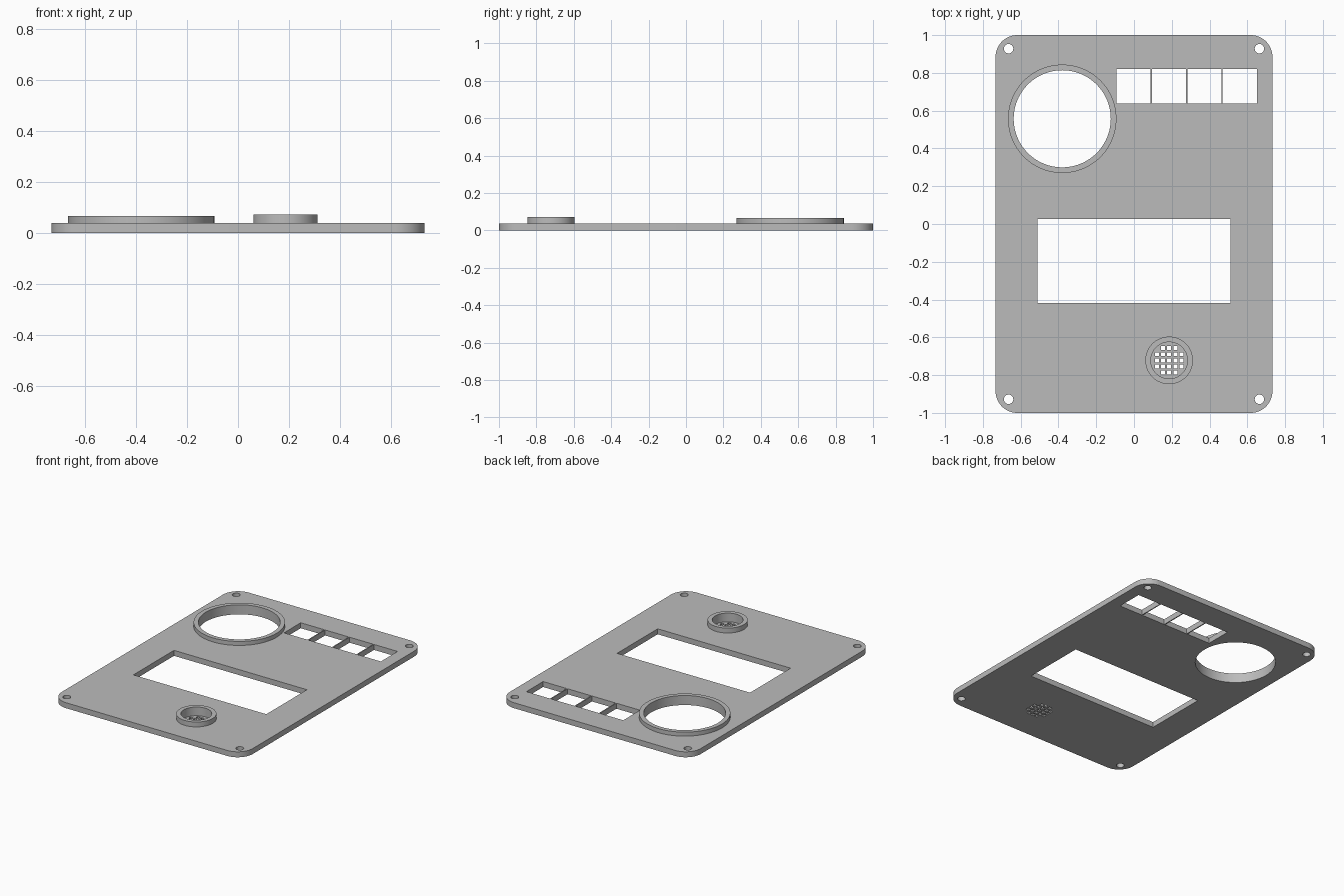
import bpy
from math import cos, sin, pi, radians

cube = bpy.data.objects.get("Cube")
if cube:
    bpy.data.objects.remove(cube, do_unlink=True)

grey = bpy.data.materials.new("panel grey")
grey.use_nodes = True
grey.diffuse_color = (0.5, 0.5, 0.5, 1)
grey.node_tree.nodes["Principled BSDF"].inputs["Base Color"].default_value = (0.5, 0.5, 0.5, 1)


def arc(cx, cy, r, start=0.0, end=2 * pi, n=64):
    return [(cx + r * cos(start + (end - start) * i / n),
             cy + r * sin(start + (end - start) * i / n)) for i in range(n)]


def rect(x0, x1, y0, y1):
    return [(x0, y0), (x1, y0), (x1, y1), (x0, y1)]


def rounded_rect(hx, hy, r, n=12):
    pts = []
    for k, (sx, sy) in enumerate([(1, 1), (-1, 1), (-1, -1), (1, -1)]):
        a = k * pi / 2
        cx, cy = sx * (hx - r), sy * (hy - r)
        pts += arc(cx, cy, r, a, a + pi / 2, n)
        pts.append((cx + r * cos(a + pi / 2), cy + r * sin(a + pi / 2)))
    return pts


def extrude_outline(name, loops, z0, z1):
    """Solid from an outer outline and hole outlines between two heights."""
    curve = bpy.data.curves.new(name, 'CURVE')
    curve.dimensions = '2D'
    curve.fill_mode = 'BOTH'
    curve.extrude = (z1 - z0) / 2
    for loop in loops:
        spline = curve.splines.new('POLY')
        spline.points.add(len(loop) - 1)
        for point, (x, y) in zip(spline.points, loop):
            point.co = (x, y, 0, 1)
        spline.use_cyclic_u = True
    curve.materials.append(grey)
    obj = bpy.data.objects.new(name, curve)
    obj.location.z = (z0 + z1) / 2
    bpy.context.collection.objects.link(obj)
    bpy.ops.object.select_all(action='DESELECT')
    obj.select_set(True)
    bpy.context.view_layer.objects.active = obj
    bpy.ops.object.convert(target='MESH')
    # Weld caps to walls
    bpy.ops.object.mode_set(mode='EDIT')
    bpy.ops.mesh.select_all(action='SELECT')
    bpy.ops.mesh.remove_doubles(threshold=0.0001)
    bpy.ops.mesh.normals_make_consistent(inside=False)
    bpy.ops.object.mode_set(mode='OBJECT')
    bpy.ops.object.shade_smooth_by_angle(angle=radians(30))
    return obj


TOP = 0.038
dial = (-0.38, 0.557)
speaker = (0.186, -0.722)

# Faceplate with every opening
holes = [arc(*dial, 0.257, n=96), arc(*speaker, 0.097), rect(-0.51, 0.51, -0.418, 0.027)]
holes += [arc(sx * 0.664, sy * 0.928, 0.025, n=32) for sx in (-1, 1) for sy in (-1, 1)]
pitch = 0.1875
for i in range(4):
    x = -0.093 + i * pitch
    holes.append(rect(x, x + pitch - 0.007, 0.637, 0.82))
extrude_outline("faceplate", [rounded_rect(0.733, 1.0, 0.115)] + holes, 0, TOP)

# Raised collars
extrude_outline("dial_collar", [arc(*dial, 0.287, n=96), arc(*dial, 0.257, n=96)], TOP, 0.066)
extrude_outline("speaker_collar", [arc(*speaker, 0.126), arc(*speaker, 0.097)], TOP, 0.072)

# Speaker grille with square perforations
cells = []
for i in range(-2, 3):
    for j in range(-2, 3):
        if abs(i) + abs(j) < 4:
            x, y = speaker[0] + i * 0.0325, speaker[1] + j * 0.0325
            cells.append(rect(x - 0.0105, x + 0.0105, y - 0.0105, y + 0.0105))
extrude_outline("speaker_grille", [arc(*speaker, 0.097)] + cells, 0, 0.012)
